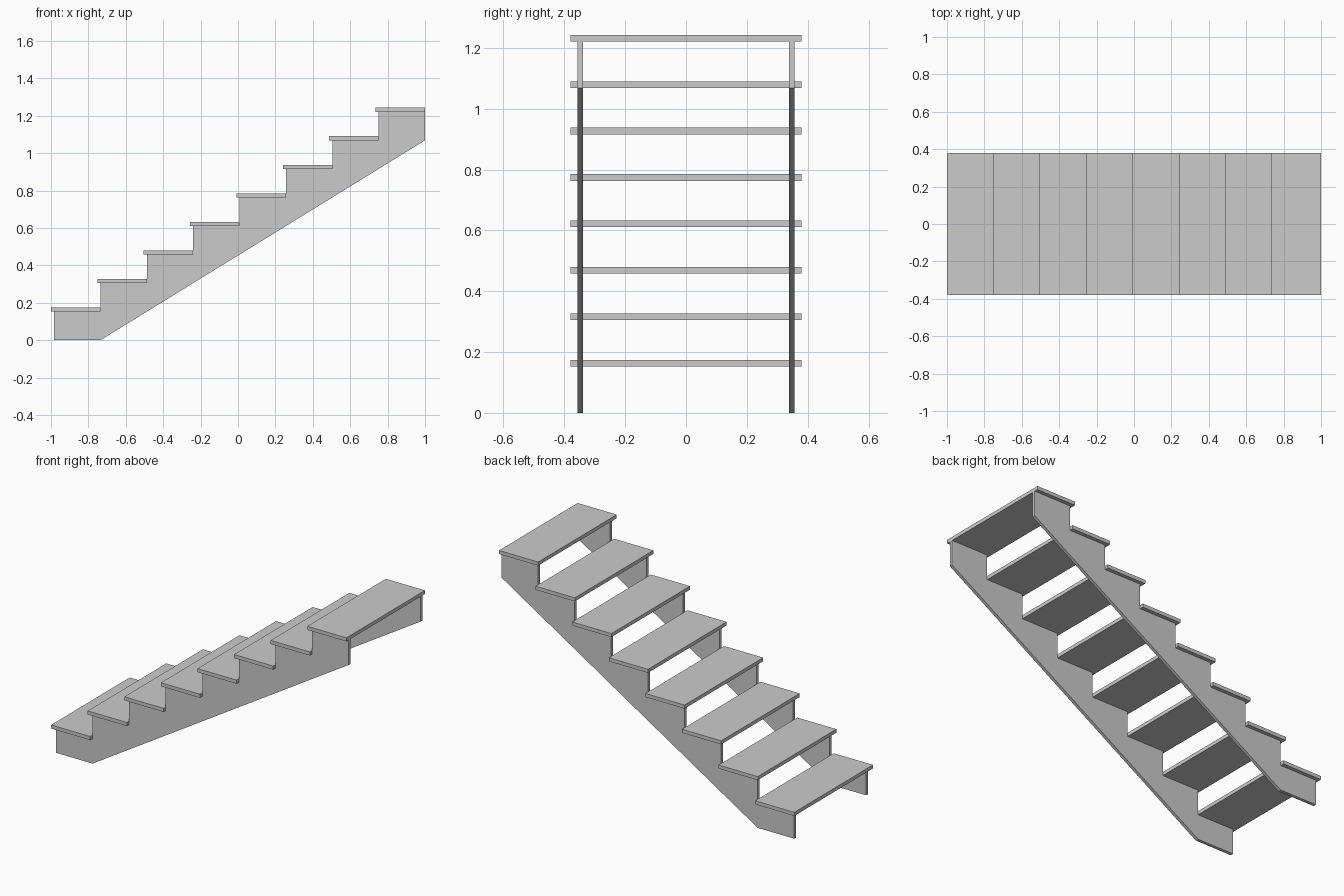
import bpy, bmesh

if "Cube" in bpy.data.objects:
    bpy.data.objects.remove(bpy.data.objects["Cube"])

STEPS = 8
NOSING = 0.017
RUN = (2 - NOSING) / STEPS
RISE = 0.1526
THICK = 0.022
HALF_W = 0.38
X0 = -1 + NOSING


def extrude_profile(name, pts, y0, y1):
    """Extrude an XZ outline from y0 to y1."""
    bm = bmesh.new()
    face = bm.faces.new([bm.verts.new((x, y0, z)) for x, z in pts])
    ext = bmesh.ops.extrude_face_region(bm, geom=[face])
    moved = [g for g in ext["geom"] if isinstance(g, bmesh.types.BMVert)]
    bmesh.ops.translate(bm, verts=moved, vec=(0, y1 - y0, 0))
    bmesh.ops.recalc_face_normals(bm, faces=bm.faces)
    mesh = bpy.data.meshes.new(name)
    bm.to_mesh(mesh)
    bm.free()
    obj = bpy.data.objects.new(name, mesh)
    bpy.context.collection.objects.link(obj)
    return obj


# Sawtooth stringer outline: underside, back edge, then steps
outline = [(X0, 0), (X0 + RUN, 0), (1, RISE * (STEPS - 1))]
for i in reversed(range(STEPS)):
    z = RISE * (i + 1)
    outline.append((X0 + RUN * (i + 1), z))
    outline.append((X0 + RUN * i, z))

# Stringers on both sides
for side, y in (("right", -0.357), ("left", 0.338)):
    extrude_profile("stringer_" + side, outline, y, y + 0.019)

# Treads, overhanging the stringers at front and sides
for i in range(STEPS):
    xa, xb = X0 + RUN * i - NOSING, X0 + RUN * (i + 1)
    za = RISE * (i + 1)
    zb = za + THICK
    extrude_profile(f"tread_{i + 1}", [(xa, za), (xb, za), (xb, zb), (xa, zb)],
                    -HALF_W, HALF_W)
